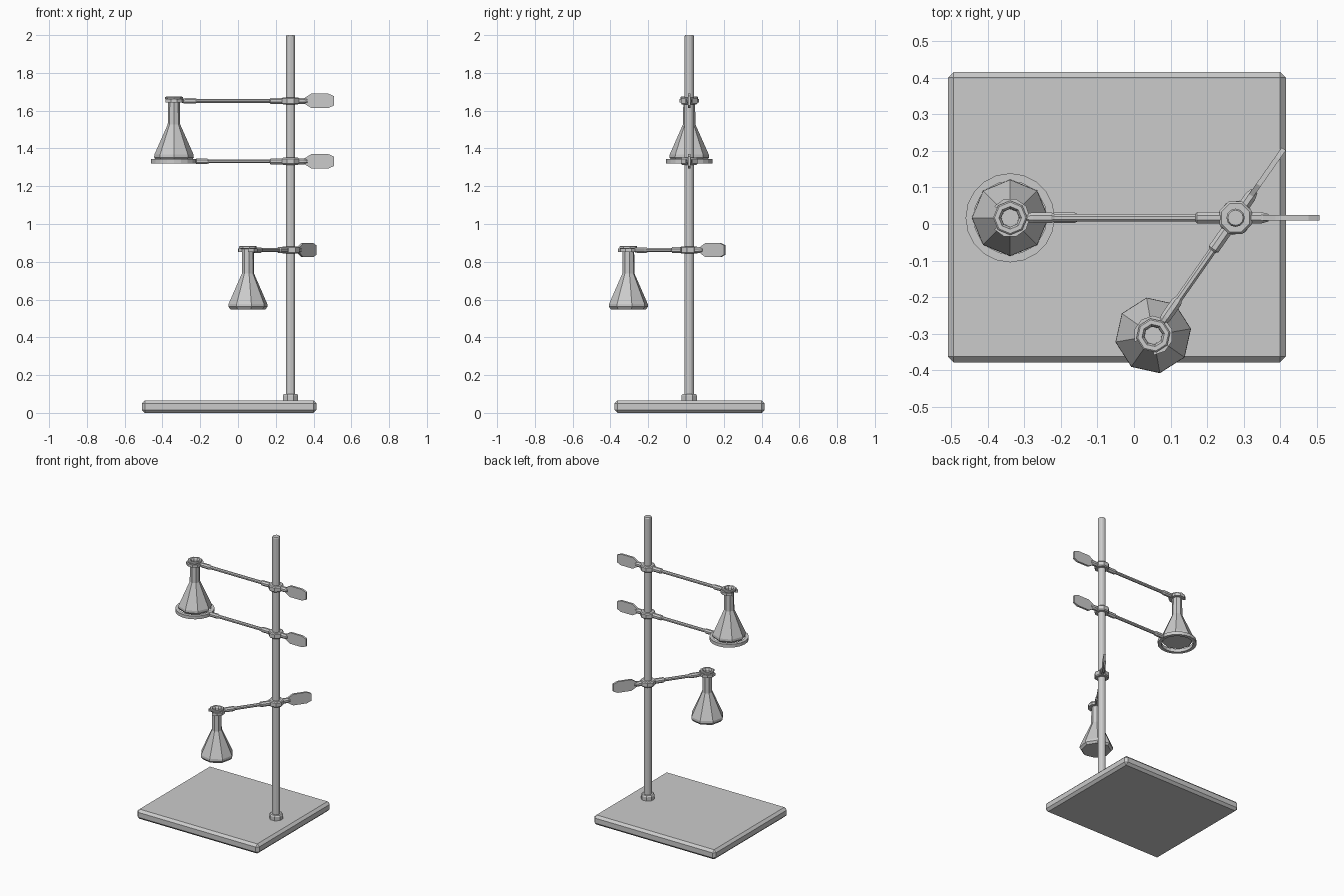
import bpy, bmesh
from math import sin, cos, pi, radians
from mathutils import Matrix, Vector

cube = bpy.data.objects.get("Cube")
if cube:
    bpy.data.objects.remove(cube)

grey = bpy.data.materials.new("plain grey")
grey.use_nodes = True
colour = (0.6, 0.6, 0.6, 1)
grey.diffuse_color = colour
grey.node_tree.nodes["Principled BSDF"].inputs["Base Color"].default_value = colour

POLE = Vector((0.278, 0.017, 0))


def finish(name, bm, matrix=Matrix()):
    bmesh.ops.recalc_face_normals(bm, faces=bm.faces)
    mesh = bpy.data.meshes.new(name)
    bm.to_mesh(mesh)
    bm.free()
    mesh.materials.append(grey)
    ob = bpy.data.objects.new(name, mesh)
    ob.matrix_world = matrix
    bpy.context.collection.objects.link(ob)
    return ob


def skin(name, loops, matrix=Matrix(), closed=False):
    """Bridge equal-length loops; cap both ends unless closed."""
    bm = bmesh.new()
    rows = [[bm.verts.new(p) for p in loop] for loop in loops]
    pairs = list(zip(rows, rows[1:]))
    if closed:
        pairs.append((rows[-1], rows[0]))
    else:
        bm.faces.new(rows[0])
        bm.faces.new(rows[-1])
    n = len(rows[0])
    for a, b in pairs:
        for i in range(n):
            j = (i + 1) % n
            bm.faces.new((a[i], a[j], b[j], b[i]))
    return finish(name, bm, matrix)


def circle(r, sides, turn=0):
    return [(r * cos(turn + 2 * pi * i / sides), r * sin(turn + 2 * pi * i / sides))
            for i in range(sides)]


def upright(name, profile, sides, matrix, turn=0):
    """Stack of circles given as (radius, height)."""
    return skin(name, [[(x, y, z) for x, y in circle(r, sides, turn)]
                       for r, z in profile], matrix)


def rod(name, profile, matrix):
    """Stepped eight-sided bar along x, given as (x, radius)."""
    return skin(name, [[(x, y, z) for y, z in circle(r, 8, pi / 8)]
                       for x, r in profile], matrix)


def hoop(name, inner, outer, half, angles, matrix, closed):
    """Rectangular section carried around an arc."""
    section = ((inner, -half), (outer, -half), (outer, half), (inner, half))
    return skin(name, [[(r * cos(a), r * sin(a), z) for r, z in section]
                       for a in angles], matrix, closed)


def holder(name, z, turn, reach, grip):
    """Arm on the pole, pointing along local -x, with a flat thumb handle."""
    m = Matrix.Translation(POLE + Vector((0, 0, z))) @ Matrix.Rotation(turn, 4, "Z")
    e = grip - reach
    rod(name + "_arm", [(e, .012), (e + .02, .016), (e + .07, .016), (e + .08, .011),
                        (-.11, .011), (-.105, .017), (.07, .017), (.09, .011)], m)
    upright(name + "_hub", [(.042, -.019), (.048, -.013), (.048, .013), (.042, .019)],
            8, m, pi / 8)
    upper = [(.06, .014), (.075, .016), (.11, .038), (.2, .038), (.23, .025)]
    outline = upper + [(x, -h) for x, h in reversed(upper)]
    skin(name + "_handle", [[(x, y, h) for x, h in outline] for y in (-.007, .007)], m)
    return m @ Matrix.Translation((-reach, 0, 0))


def flask(name, m):
    """Conical flask hung by its neck, with a lip and a hollow mouth."""
    profile = [(.094, -.314), (.105, -.3), (.104, -.285), (.033, -.125), (.031, .005),
               (.044, .008), (.047, .012), (.047, .019), (.043, .022),
               (.031, .022), (.025, .012), (.024, -.1)]
    upright(name, profile, 8, m)


def jaws(name, m):
    hoop(name, .033, .054, .009, [radians(a) for a in range(-144, 145, 36)], m, False)


# Base plate
bm = bmesh.new()
bmesh.ops.create_cube(bm, size=1)
bmesh.ops.scale(bm, vec=(.925, .795, .066), verts=bm.verts)
bmesh.ops.bevel(bm, geom=bm.edges[:], offset=.016, segments=1, affect="EDGES")
finish("base_plate", bm, Matrix.Translation((-.047, .019, .033)))

# Pole and its foot collar
at_pole = Matrix.Translation(POLE)
upright("pole", [(.025, .06), (.025, 1.994), (.021, 2)], 12, at_pole)
upright("pole_collar", [(.044, .06), (.044, .092), (.038, .1)], 8, at_pole, pi / 8)

# Upper flask in its clamp, standing on a support ring
grip = holder("upper_clamp", 1.652, 0, .617, .042)
jaws("upper_clamp_jaws", grip)
flask("upper_flask", grip)
seat = holder("support_ring", 1.332, 0, .617, .105)
hoop("support_ring_hoop", .1, .122, .011, [2 * pi * i / 20 for i in range(20)], seat, True)

# Lower flask in an angled clamp
grip = holder("lower_clamp", .862, radians(55), .393, .042)
jaws("lower_clamp_jaws", grip)
flask("lower_flask", grip)
